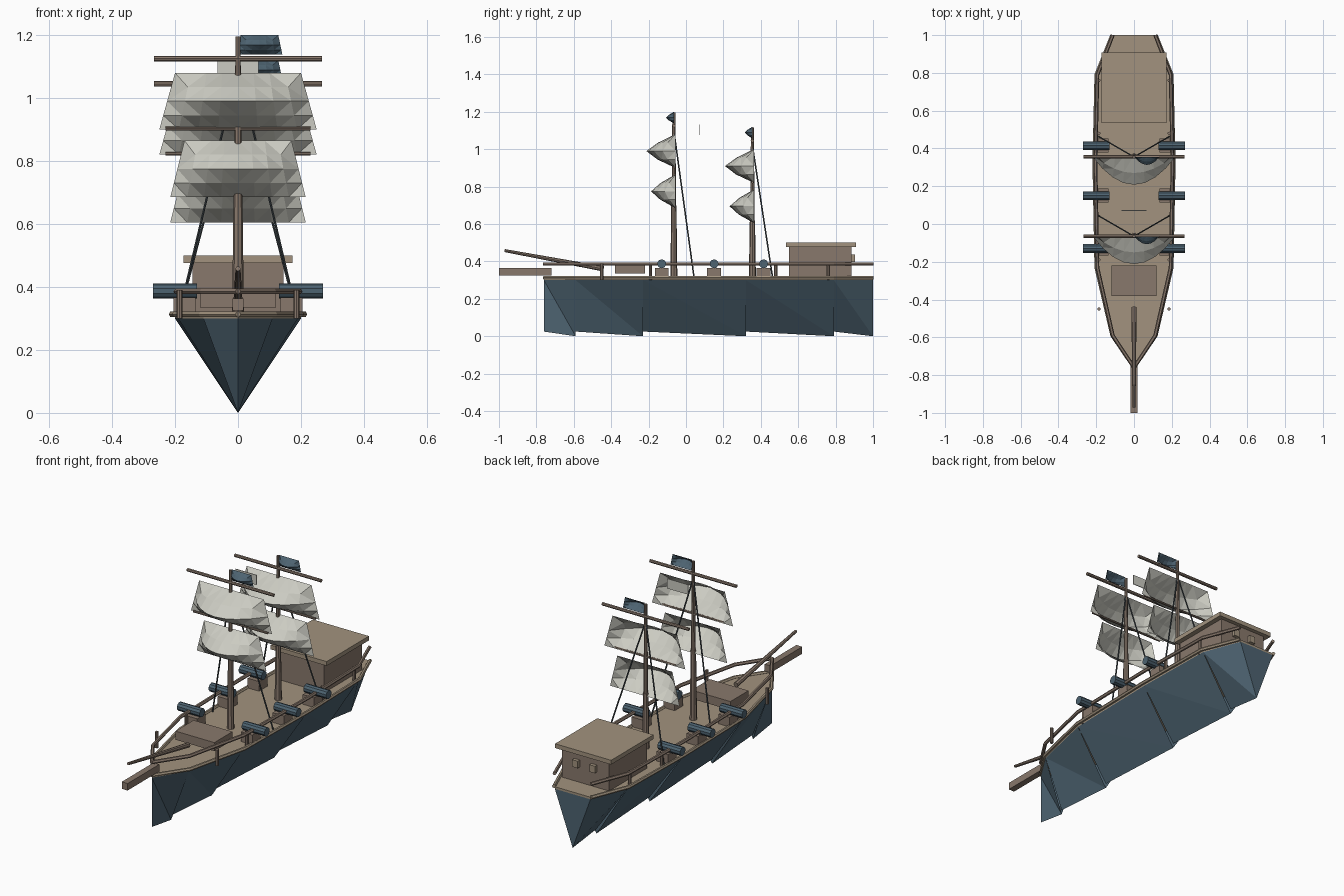
import bpy, bmesh
from mathutils import Vector

if "Cube" in bpy.data.objects:
    bpy.data.objects.remove(bpy.data.objects["Cube"])


def material(name, rgb):
    m = bpy.data.materials.new(name)
    m.diffuse_color = (*rgb, 1)
    m.use_nodes = True
    m.node_tree.nodes["Principled BSDF"].inputs["Base Color"].default_value = m.diffuse_color
    return m


SLATE = material("slate", (0.075, 0.125, 0.165))
TAN = material("tan", (0.36, 0.29, 0.21))
WOOD = material("wood", (0.25, 0.19, 0.15))
CANVAS = material("canvas", (0.6, 0.6, 0.54))
ROPE = material("rope", (0.06, 0.075, 0.085))


def mesh_object(name, bm, mat):
    me = bpy.data.meshes.new(name)
    bm.to_mesh(me)
    bm.free()
    me.materials.append(mat)
    ob = bpy.data.objects.new(name, me)
    bpy.context.collection.objects.link(ob)
    return ob


def box(name, lo, hi, mat):
    lo, hi = Vector(lo), Vector(hi)
    bm = bmesh.new()
    bmesh.ops.create_cube(bm, size=1)
    for v in bm.verts:
        v.co = (lo + hi) / 2 + v.co * (hi - lo)
    return mesh_object(name, bm, mat)


def rod(name, a, b, r1, r2, mat, sides=8):
    a, b = Vector(a), Vector(b)
    bm = bmesh.new()
    bmesh.ops.create_cone(bm, cap_ends=True, segments=sides, radius1=r1,
                          radius2=r2, depth=(b - a).length)
    ob = mesh_object(name, bm, mat)
    ob.rotation_euler = (b - a).to_track_quat('Z', 'Y').to_euler()
    ob.location = (a + b) / 2
    return ob


def rail(name, pts, r, mat):
    cu = bpy.data.curves.new(name, 'CURVE')
    cu.dimensions = '3D'
    cu.bevel_depth, cu.bevel_resolution, cu.use_fill_caps = r, 1, True
    sp = cu.splines.new('POLY')
    sp.points.add(len(pts) - 1)
    for p, co in zip(sp.points, pts):
        p.co = (*co, 1)
    sp.use_smooth = False
    cu.materials.append(mat)
    ob = bpy.data.objects.new(name, cu)
    bpy.context.collection.objects.link(ob)


def sail(name, x0, y, top, bottom, w_top, w_bottom, belly, mat, cols=8):
    """Billowed trapezoid sheet, bulging toward the bow."""
    bulge = (0, 0.6, 1, 0.62, 0)
    bm = bmesh.new()
    grid = []
    for i, f in enumerate(bulge):
        t = i / (len(bulge) - 1)
        w = w_top + (w_bottom - w_top) * t
        row = []
        for j in range(cols + 1):
            u = 2 * j / cols - 1
            row.append(bm.verts.new((x0 + u * w, y - belly * f * (1 - u * u),
                                     top + (bottom - top) * t)))
        grid.append(row)
    for r0, r1 in zip(grid, grid[1:]):
        for j in range(cols):
            bm.faces.new((r0[j], r1[j], r1[j + 1], r0[j + 1]))
    bmesh.ops.triangulate(bm, faces=bm.faces)
    return mesh_object(name, bm, mat)


# half outline of the ship from bow to stern
OUTLINE = [(0, -0.76), (0.11, -0.59), (0.19, -0.23), (0.2, 0.32), (0.19, 0.79), (0.11, 1.0)]
DECK_Z = 0.3

# V-shaped hull made of stepped panels
bm = bmesh.new()
for (xa, ya), (xb, yb) in zip(OUTLINE, OUTLINE[1:]):
    keel_a, keel_b = (0, ya, 0.025), (0, yb, 0.0)
    for s in (1, -1):
        a, b = (s * xa, ya, DECK_Z), (s * xb, yb, DECK_Z)
        for tri in ((a, keel_a, keel_b), (a, keel_b, b)):
            bm.faces.new([bm.verts.new(p) for p in tri[::s]])
bm.faces.new([bm.verts.new(p) for p in ((0.11, 1, DECK_Z), (0, 1, 0), (-0.11, 1, DECK_Z))])
mesh_object("hull", bm, SLATE)

# deck slab
bm = bmesh.new()
loop = OUTLINE + [(-x, y) for x, y in OUTLINE[:0:-1]]
face = bm.faces.new([bm.verts.new((x, y, DECK_Z)) for x, y in loop])
ext = bmesh.ops.extrude_face_region(bm, geom=[face])
for v in ext["geom"]:
    if isinstance(v, bmesh.types.BMVert):
        v.co.z += 0.012
bmesh.ops.recalc_face_normals(bm, faces=bm.faces)
mesh_object("deck", bm, TAN)

for s, side in ((1, "right"), (-1, "left")):
    # gunwale, handrail and posts
    rail("gunwale_" + side, [(s * x * 1.05, y, 0.313) for x, y in OUTLINE], 0.01, TAN)
    rail("handrail_" + side, [(s * x * 1.02, y, 0.386) for x, y in OUTLINE], 0.01, WOOD)
    for y in (-0.45, -0.19, 0.48, 0.76):
        rod("rail_post_" + side, (s * 0.186, y, 0.3), (s * 0.186, y, 0.39), 0.009, 0.009, WOOD)
    # cannons on carriages
    for y in (-0.13, 0.15, 0.415):
        rod("cannon_" + side, (s * 0.13, y, 0.387), (s * 0.27, y, 0.387), 0.024, 0.024, SLATE, 10)
        box("carriage_" + side, (s * 0.17 - 0.035, y - 0.037, 0.31),
            (s * 0.17 + 0.035, y + 0.037, 0.366), WOOD)
    # cabin windows
    box("cabin_window_" + side, (s * 0.053 - 0.017, 0.88, 0.398),
        (s * 0.053 + 0.017, 0.904, 0.437), TAN)

# bow timbers, hatch and cabin
box("bow_beam", (-0.018, -1.0, 0.325), (0.018, -0.72, 0.364), WOOD)
rod("bowsprit", (0, -0.44, 0.36), (0, -0.97, 0.458), 0.014, 0.008, WOOD)
box("hatch", (-0.12, -0.38, 0.335), (0.12, -0.22, 0.383), WOOD)
box("cabin", (-0.145, 0.55, 0.305), (0.145, 0.885, 0.478), WOOD)
box("cabin_roof", (-0.173, 0.535, 0.476), (0.173, 0.908, 0.5), TAN)

# two masts with yards, sails, flags and stays
for name, y, top in (("fore", -0.065, 1.2), ("aft", 0.355, 1.12)):
    rod(name + "_mast_lower", (0, y, 0.3), (0, y, top - 0.5), 0.019, 0.014, WOOD)
    rod(name + "_mast_upper", (0, y, top - 0.5), (0, y, top - 0.005), 0.012, 0.008, WOOD)
    for z, w, r in ((top - 0.075, 0.267, 0.009), (top - 0.297, 0.23, 0.006)):
        rod(name + "_yard", (-w, y, z), (w, y, z), r, r, WOOD)
    sail(name + "_upper_sail", 0, y + 0.008, top - 0.12, top - 0.3, 0.2, 0.25, 0.155, CANVAS)
    sail(name + "_lower_sail", 0, y + 0.008, top - 0.335, top - 0.515, 0.17, 0.215, 0.13, CANVAS)
    sail(name + "_flag", 0.068, y, top, top - 0.062, 0.06, 0.073, 0.042, SLATE, 6)
    for s in (1, -1):
        rod(name + "_stay", (0, y, top - 0.1), (s * 0.19, y + 0.11, 0.3), 0.004, 0.004, ROPE, 6)

# small loose pennant between the masts
box("pennant", (-0.065, 0.069, 1.077), (0.065, 0.073, 1.132), CANVAS)
